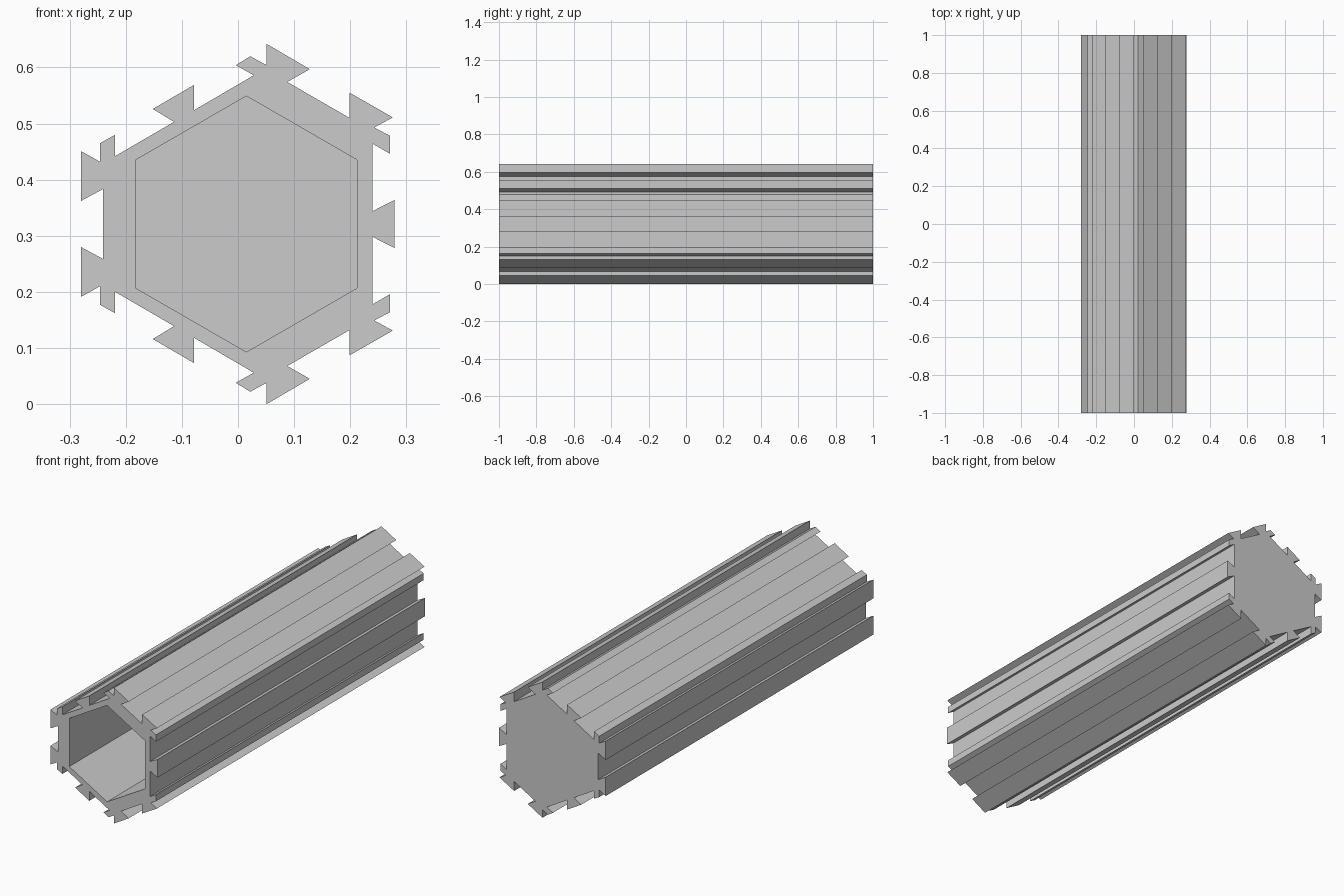
import bpy, bmesh, math

if "Cube" in bpy.data.objects:
    bpy.data.objects.remove(bpy.data.objects["Cube"])

MID_Z = 0.321

# Upper half of the toothed outline (x, height above the middle), right to left
UPPER = [(.279, .043), (.24, .023), (.24, .143), (.271, .125), (.271, .157),
         (.243, .172), (.276, .190), (.199, .234), (.199, .189), (.088, .253),
         (.128, .276), (.051, .321), (.051, .283), (.022, .299), (-.004, .283),
         (.028, .265), (-.078, .203), (-.078, .248), (-.152, .205), (-.114, .182),
         (-.219, .121), (-.219, .159), (-.246, .144), (-.246, .111), (-.28, .130),
         (-.28, .041), (-.241, .062)]


def prism(name, outline, y0, y1):
    """Extrude a closed x/z outline along y."""
    bm = bmesh.new()
    face = bm.faces.new([bm.verts.new((x, y0, MID_Z + h)) for x, h in outline])
    res = bmesh.ops.extrude_face_region(bm, geom=[face], use_keep_orig=True)
    verts = [g for g in res["geom"] if isinstance(g, bmesh.types.BMVert)]
    bmesh.ops.translate(bm, verts=verts, vec=(0, y1 - y0, 0))
    bmesh.ops.recalc_face_normals(bm, faces=bm.faces)
    mesh = bpy.data.meshes.new(name)
    bm.to_mesh(mesh)
    bm.free()
    obj = bpy.data.objects.new(name, mesh)
    bpy.context.collection.objects.link(obj)
    return obj


# Body with interlocking rails, mirrored top to bottom (middle rail is shared)
outline = UPPER + [(x, -h) for x, h in reversed(UPPER)]
body = prism("hexagonal_container", outline, -1, 1)

# Hexagonal cavity, open at the front and closed at the back
hexagon = [(.015 + .228 * math.sin(math.tau * i / 6), .228 * math.cos(math.tau * i / 6))
           for i in range(6)]
cutter = prism("cavity_cutter", hexagon, -1.1, 0.955)
cutter.hide_render = True
cutter.hide_viewport = True

cut = body.modifiers.new("cavity", 'BOOLEAN')
cut.operation = 'DIFFERENCE'
cut.solver = 'EXACT'
cut.object = cutter
